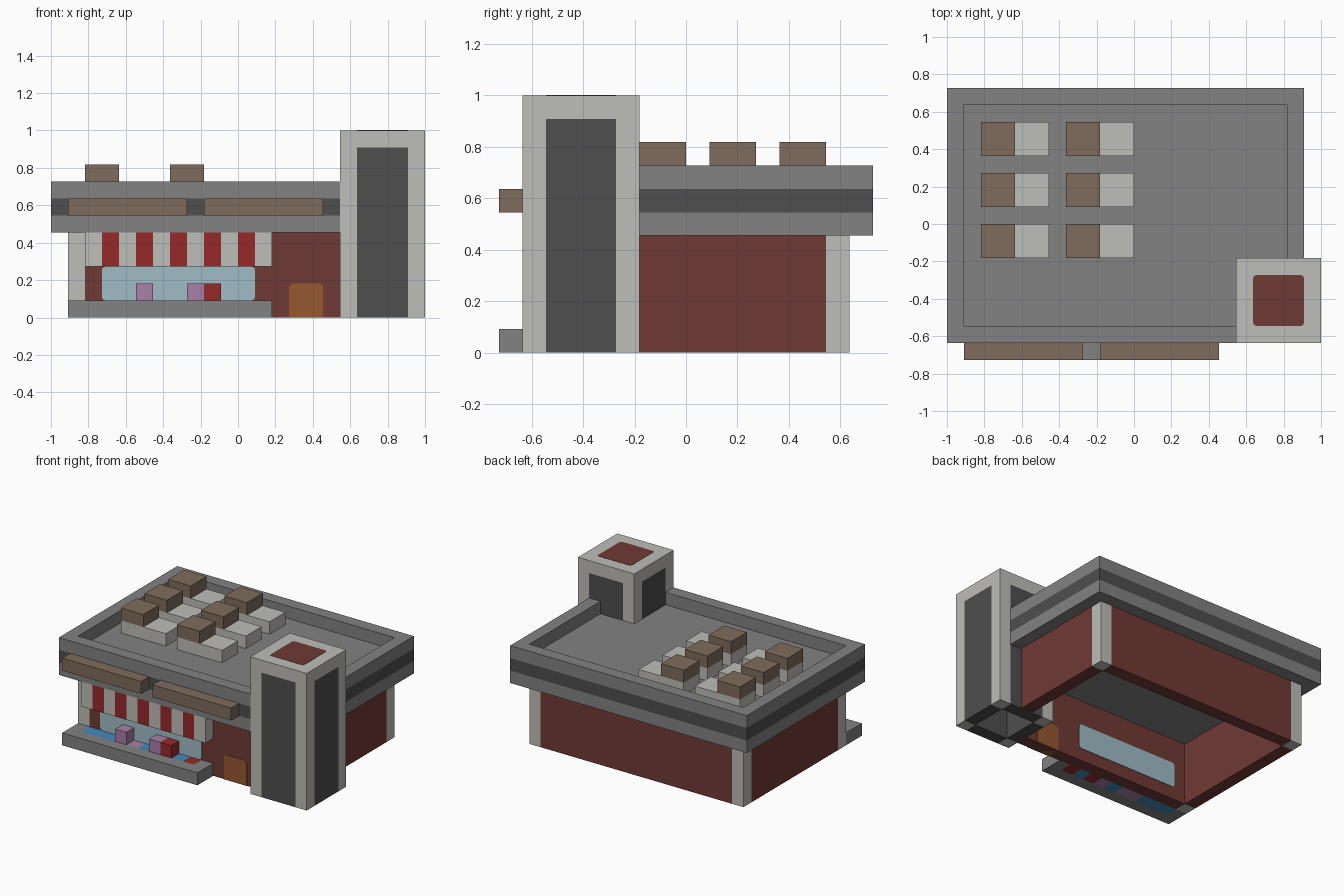
import bpy
import bmesh
from mathutils import Vector

if "Cube" in bpy.data.objects:
    bpy.data.objects.remove(bpy.data.objects["Cube"], do_unlink=True)

UNIT = 1 / 11            # the whole building sits on one modular grid
ORIGIN = Vector((11, 8, 0))


def material(name, r, g, b):
    """Flat material from 0-255 display values."""
    def lin(c):
        c /= 255
        return c / 12.92 if c < 0.04 else ((c + 0.055) / 1.055) ** 2.4
    col = (lin(r), lin(g), lin(b), 1)
    m = bpy.data.materials.new(name)
    m.use_nodes = True
    m.diffuse_color = col
    m.node_tree.nodes["Principled BSDF"].inputs["Base Color"].default_value = col
    return m


stone = material("pale stone", 190, 189, 184)
grey = material("mid grey", 130, 130, 130)
dark = material("charcoal", 78, 78, 78)
wood = material("brown", 127, 108, 92)
brick = material("brick red", 112, 58, 53)
red = material("bright red", 150, 42, 42)
glass = material("pale glass", 160, 188, 198)
pink = material("lilac", 168, 128, 168)
orange = material("door orange", 150, 88, 48)
blue = material("blue", 66, 138, 190)


def build(name, mat, *boxes, round_axis=None, grow=0.0):
    """One object from grid boxes (x0, x1, y0, y1, z0, z1).
    round_axis rounds the raised corners of a plate facing that axis,
    grow thickens it slightly along that axis."""
    bm = bmesh.new()
    for x0, x1, y0, y1, z0, z1 in boxes:
        lo, hi = Vector((x0, y0, z0)), Vector((x1, y1, z1))
        if round_axis is not None:
            lo[round_axis] -= grow
            hi[round_axis] += grow
        verts = bmesh.ops.create_cube(bm, size=1)["verts"]
        for v in verts:
            v.co = Vector([(l + h) / 2 + c * (h - l)
                           for l, h, c in zip(lo, hi, v.co)])
    if round_axis is not None:
        edges = []
        for e in bm.edges:
            d = e.verts[1].co - e.verts[0].co
            along = abs(d[round_axis]) > 0.99 * d.length
            if along and min(v.co.z for v in e.verts) > 0.01:
                edges.append(e)
        bmesh.ops.bevel(bm, geom=edges, offset=0.2, segments=2,
                        profile=0.5, affect='EDGES')
    for v in bm.verts:
        v.co = (v.co - ORIGIN) * UNIT
    mesh = bpy.data.meshes.new(name)
    bm.to_mesh(mesh)
    bm.free()
    mesh.materials.append(mat)
    ob = bpy.data.objects.new(name, mesh)
    bpy.context.scene.collection.objects.link(ob)
    return ob


# Hollow shop body: brick walls between stone corner posts
build("brick_walls", brick,
      (2, 17, 2, 3, 0, 5), (2, 19, 14, 15, 0, 5),
      (1, 2, 3, 14, 0, 5), (19, 20, 6, 14, 0, 5))
build("corner_posts", stone,
      (1, 2, 2, 3, 0, 5), (1, 2, 14, 15, 0, 5), (19, 20, 14, 15, 0, 5))

# Window and door pass through the front wall
build("shop_window", glass, (3, 12, 2, 3, 1, 3), round_axis=1, grow=0.04)
build("shop_door", orange, (14, 16, 2, 3, 0, 2), round_axis=1, grow=0.04)

# Roof: deck, with a rim of three layers that stops at the tower


def rim(z):
    return [(0, 17, 1, 2, z, z + 1), (0, 21, 15, 16, z, z + 1),
            (0, 1, 2, 15, z, z + 1), (20, 21, 6, 15, z, z + 1)]


build("roof_deck", grey, (1, 17, 2, 15, 5, 7), (17, 20, 6, 15, 5, 7))
build("roof_lower_rim", grey, *rim(5))
build("roof_dark_band", dark, *rim(6))
build("roof_parapet", grey, *rim(7))

# Corner tower: stone posts and cap, dark panels, hollow core
posts, panels = [], []
for x in (17, 21):
    panels.append((x, x + 1, 2, 5, 0, 10))
    for y in (1, 5):
        posts.append((x, x + 1, y, y + 1, 0, 10))
for y in (1, 5):
    panels.append((18, 21, y, y + 1, 0, 10))
build("tower_posts", stone, *posts)
build("tower_panels", dark, *panels)
build("tower_cap", stone, (17, 22, 1, 6, 10, 11))
build("tower_top_plate", brick, (18, 21, 2, 5, 10.98, 11), round_axis=2, grow=0.02)

# Rooftop units: pale base with a brown box on its left half
for col, x in enumerate((2, 7)):
    for row, y in enumerate((6, 9, 12)):
        tag = f"{col + 1}_{row + 1}"
        build("roof_unit_base_" + tag, stone, (x, x + 4, y, y + 2, 7, 8))
        build("roof_unit_box_" + tag, wood, (x, x + 2, y, y + 2, 8, 9))

# Blank sign boards on the front of the roof
for i, x in enumerate((1, 9)):
    build(f"sign_board_{i + 1}", wood, (x, x + 7, 0, 1, 6, 7))

# Striped awning
build("awning_pale_stripes", stone, *[(x, x + 1, 1, 2, 3, 5) for x in range(2, 13, 2)])
build("awning_red_stripes", red, *[(x, x + 1, 1, 2, 3, 5) for x in range(3, 12, 2)])

# Display planter: grey kerb filled with coloured goods, some raised
build("planter_kerb", grey,
      (1, 13, 0, 1, 0, 1), (1, 2, 1, 2, 0, 1), (12, 13, 1, 2, 0, 1))
goods = (blue, blue, blue, pink, pink, blue, pink, red, blue, red)
raised = (3, 6, 7)
for i, mat in enumerate(goods):
    top = 2 if i in raised else 1
    build(f"display_goods_{i + 1}", mat, (2 + i, 3 + i, 1, 2, 0, top))
